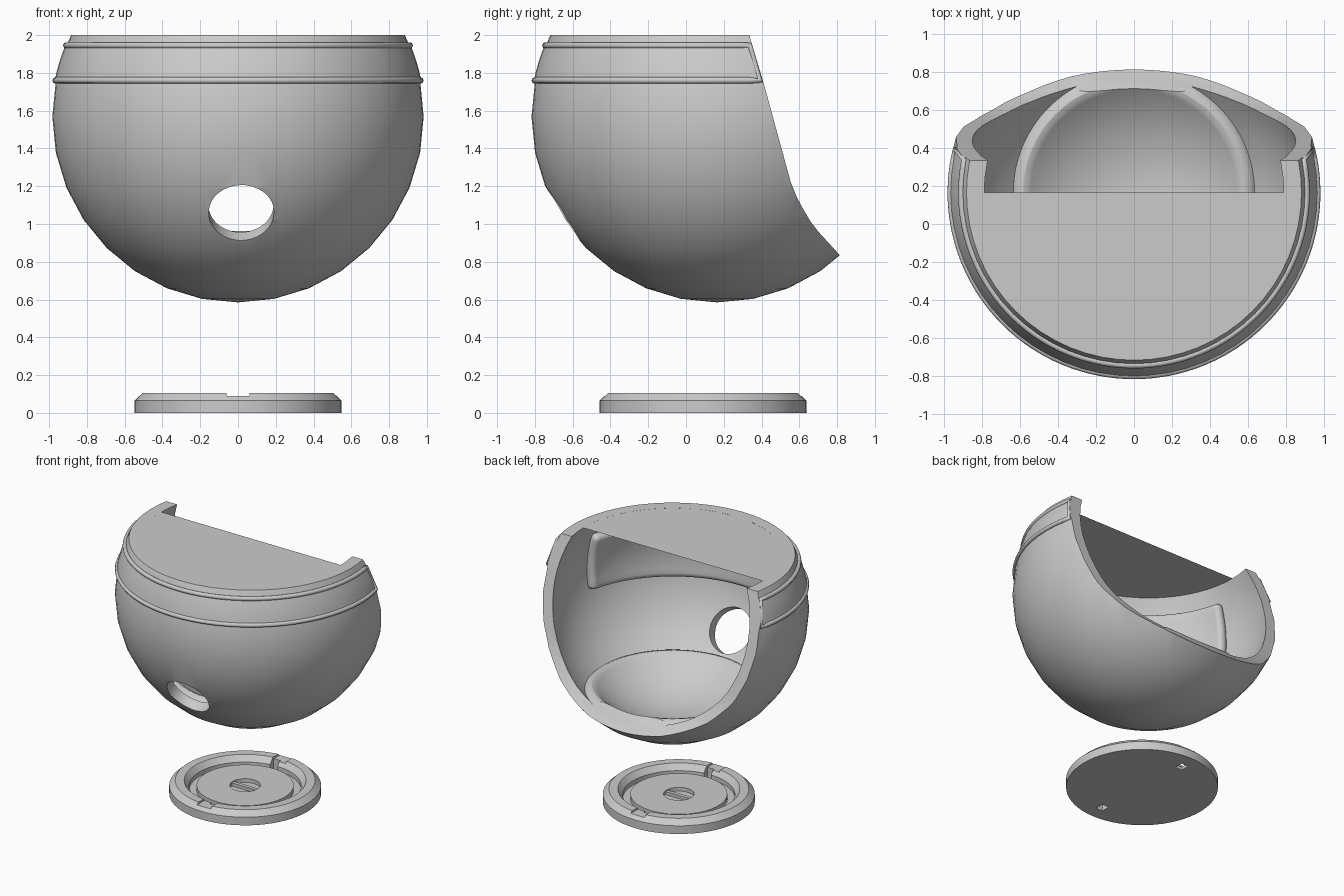
import bpy, bmesh
from math import sin, cos, asin, sqrt, radians, pi
from mathutils import Vector

if "Cube" in bpy.data.objects:
    bpy.data.objects.remove(bpy.data.objects["Cube"])

CY, CZ, R, RI = 0.165, 1.568, 0.983, 0.90   # sphere centre, outer and inner radius


def make(name, bm):
    bmesh.ops.remove_doubles(bm, verts=bm.verts, dist=1e-5)
    bmesh.ops.recalc_face_normals(bm, faces=bm.faces)
    me = bpy.data.meshes.new(name)
    bm.to_mesh(me)
    bm.free()
    ob = bpy.data.objects.new(name, me)
    bpy.context.collection.objects.link(ob)
    return ob


def lathe(name, prof, cy, a0=0, a1=360, n=64, closed=True):
    """Revolve an (r, z) profile about the vertical axis at y = cy."""
    bm = bmesh.new()
    full = a1 - a0 == 360
    cols = []
    for i in range(n if full else n + 1):
        a = radians(a0 + (a1 - a0) * i / n)
        cols.append([bm.verts.new((r * cos(a), cy + r * sin(a), z)) for r, z in prof])
    m = len(prof)
    for i in range(n):
        p, q = cols[i], cols[(i + 1) % len(cols)]
        for j in range(m if closed else m - 1):
            k = (j + 1) % m
            if prof[j][0] == 0 and prof[k][0] == 0:
                continue
            bm.faces.new((p[j], q[j], q[k], p[k]))
    if not full:
        bm.faces.new(cols[0])
        bm.faces.new(cols[-1])
    bmesh.ops.dissolve_degenerate(bm, dist=1e-6, edges=bm.edges)
    return make(name, bm)


def prism(name, pts, w=3):
    """Extrude a (y, z) outline along x."""
    bm = bmesh.new()
    f = bm.faces.new([bm.verts.new((-w / 2, y, z)) for y, z in pts])
    e = bmesh.ops.extrude_face_region(bm, geom=[f])
    bmesh.ops.translate(bm, vec=(w, 0, 0),
                        verts=[v for v in e['geom'] if isinstance(v, bmesh.types.BMVert)])
    return make(name, bm)


def apply_mods(ob):
    bpy.context.view_layer.objects.active = ob
    for m in list(ob.modifiers):
        bpy.ops.object.modifier_apply(modifier=m.name)


def cut(ob, cutter, keep=False):
    m = ob.modifiers.new("cut", 'BOOLEAN')
    m.operation, m.solver, m.object = 'DIFFERENCE', 'EXACT', cutter
    apply_mods(ob)
    if not keep:
        bpy.data.objects.remove(cutter)


def smooth(ob, angle=30):
    bpy.ops.object.select_all(action='DESELECT')
    ob.select_set(True)
    bpy.context.view_layer.objects.active = ob
    bpy.ops.object.shade_smooth_by_angle(angle=radians(angle))


def arc(rad, d0, d1, n):
    out = []
    for i in range(n + 1):
        a = radians(d0 + (d1 - d0) * i / n)
        out.append((max(0, rad * cos(a)) if abs(cos(a)) > 1e-6 else 0, CZ + rad * sin(a)))
    return out


def top_angle(rad, z=2.0):
    return asin((z - CZ) / rad) * 180 / pi


# Bowl shell with a raised rounded floor pad inside
outer = arc(R, -90, 22.5, 10) + arc(R, top_angle(R), top_angle(R), 0 or 1)[:1]
inner = arc(RI, top_angle(RI), -45, 12)
lip = [(0.627, 0.942), (0.61, 0.957), (0.585, 0.963), (0.56, 0.955)]
floor = arc(0.83, -49, -90, 8)
bowl = lathe("bowl_shell", outer + inner + lip + floor, CY)

# Slanted back opening
opening = prism("opening_cutter", [(0.305, 2.1), (0.335, 2.0), (0.41, 1.75), (0.555, 1.22),
                                   (0.585, 1.145), (0.62, 1.08), (0.66, 1.012), (0.70, 0.96),
                                   (0.81, 0.84), (1.0, 0.64), (2, 0.64), (2, 2.1)])
cut(bowl, opening, keep=True)

# Round hole in the front, pointing at the sphere centre
dz = 1.05 - CZ
axis = Vector((0.018, -sqrt(R * R - dz * dz), dz)).normalized()
bpy.ops.mesh.primitive_cylinder_add(vertices=48, radius=0.173, depth=0.5,
                                    location=Vector((0, CY, CZ)) + axis * 0.94,
                                    rotation=axis.to_track_quat('Z', 'Y').to_euler())
cut(bowl, bpy.context.object)
smooth(bowl)

# Flat lid sheet
bm = bmesh.new()
rl = sqrt(RI * RI - (2 - CZ) ** 2) + 0.01
bm.faces.new([bm.verts.new((rl * cos(pi + pi * i / 48), CY + rl * sin(pi + pi * i / 48), 1.9995))
              for i in range(49)])
lid = make("top_lid", bm)

# Raised pad round the inner wall
za, zb = top_angle(0.9, 1.42), top_angle(0.9, 1.88)
pad = lathe("inner_wall_pad", arc(0.835, za, zb, 6) + arc(0.915, zb, za, 6),
            CY, 191, 349, 48)
b = pad.modifiers.new("round", 'BEVEL')
b.width, b.segments, b.limit_method, b.angle_limit = 0.035, 4, 'ANGLE', radians(50)
apply_mods(pad)
smooth(pad, 40)

# Outer band plate
t0, t1 = top_angle(R, 1.76), top_angle(R, 1.945)
band = lathe("outer_band", arc(R + 0.006, t0, t1, 4) + arc(R - 0.03, t1, t0, 4), CY)
cut(band, opening)
smooth(band)

# Rounded frame round the band: lower arc, end, upper arc, end
def ring_pts(z, y_end, n=64):
    r = sqrt(R * R - (z - CZ) ** 2) + 0.002
    e = asin((y_end - CY) / r)
    return [(r * cos(t), CY + r * sin(t), z)
            for t in [e - (pi + 2 * e) * i / n for i in range(n + 1)]]


path = ring_pts(1.76, 0.392) + ring_pts(1.945, 0.337)[::-1]
cu = bpy.data.curves.new("band_frame", 'CURVE')
cu.dimensions, cu.bevel_depth, cu.bevel_resolution = '3D', 0.017, 2
sp = cu.splines.new('POLY')
sp.points.add(len(path) - 1)
for p, co in zip(sp.points, path):
    p.co = (*co, 1)
sp.use_cyclic_u = True
frame = bpy.data.objects.new("band_frame", cu)
bpy.context.collection.objects.link(frame)

# Base disc with chamfer, groove and central recess
base = lathe("base_disc", [(0, 0), (0.548, 0), (0.548, 0.065), (0.505, 0.105), (0.44, 0.105),
                           (0.405, 0.06), (0.405, 0.025), (0.35, 0.025), (0.35, 0.065),
                           (0.11, 0.065), (0.11, 0.035), (0, 0.035)], 0.09)


def box(name, loc, size):
    bpy.ops.mesh.primitive_cube_add(size=1, location=loc)
    ob = bpy.context.object
    ob.name, ob.scale = name, size
    return ob


# Two notches in the base rim
for s in (-1, 1):
    cut(base, box("notch_cutter", (0, 0.09 + s * 0.46, 0.14), (0.12, 0.14, 0.10)))
    cut(base, box("slot_cutter", (-0.03 * s, 0.09 + s * 0.41, 0.05), (0.06, 0.07, 0.2)))
smooth(base)

# Bar across the central recess
box("recess_bar", (0, 0.09, 0.045), (0.215, 0.03, 0.03))
